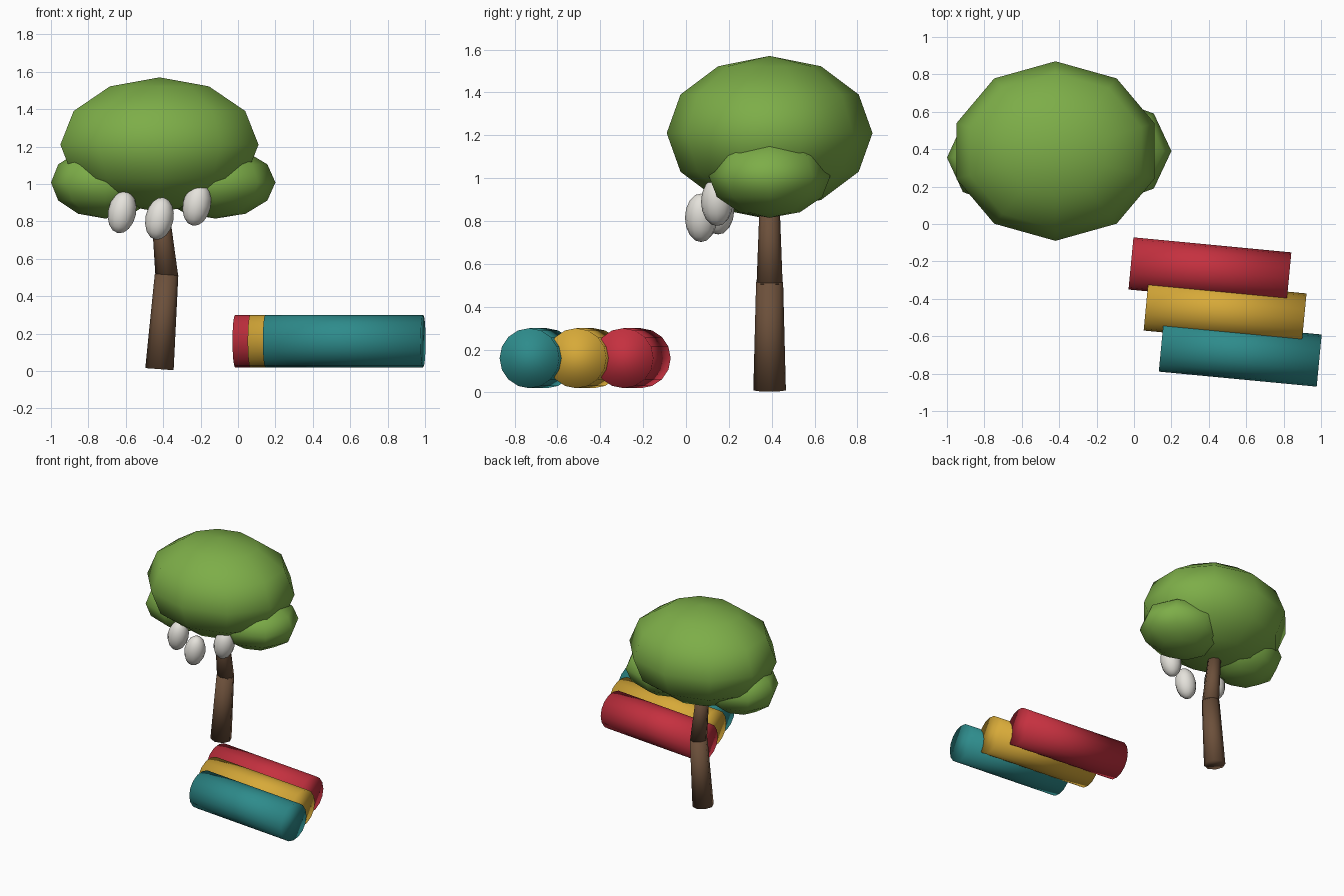
import bpy
import math
from mathutils import Vector

cube = bpy.data.objects.get("Cube")
if cube:
    bpy.data.objects.remove(cube, do_unlink=True)


def material(name, rgb):
    mat = bpy.data.materials.new(name)
    mat.use_nodes = True
    color = (*rgb, 1.0)
    mat.diffuse_color = color
    mat.node_tree.nodes["Principled BSDF"].inputs["Base Color"].default_value = color
    return mat


leaf = material("leaf_green", (0.205, 0.42, 0.065))
bark = material("bark_brown", (0.15, 0.08, 0.043))
shell = material("egg_white", (0.78, 0.76, 0.71))
red = material("log_red", (0.56, 0.03, 0.05))
yellow = material("log_yellow", (0.68, 0.40, 0.04))
teal = material("log_teal", (0.027, 0.26, 0.26))


def finish(name, mat):
    obj = bpy.context.object
    obj.name = obj.data.name = name
    obj.data.materials.append(mat)
    bpy.ops.object.shade_smooth()
    return obj


def ellipsoid(name, mat, center, radii, segments, rings, tilt=0.0):
    bpy.ops.mesh.primitive_uv_sphere_add(
        segments=segments, ring_count=rings, radius=1,
        location=center, rotation=(0, tilt, 0))
    bpy.context.object.scale = radii
    return finish(name, mat)


def tapered_rod(name, mat, start, end, r_start, r_end, sides):
    start, end = Vector(start), Vector(end)
    axis = end - start
    bpy.ops.mesh.primitive_cone_add(
        vertices=sides, radius1=r_start, radius2=r_end, depth=axis.length,
        location=(start + end) / 2,
        rotation=axis.to_track_quat('Z', 'Y').to_euler())
    return finish(name, mat)


# Leaning trunk in two segments
tapered_rod("lower_trunk", bark, (-0.42, 0.39, 0.01), (-0.382, 0.39, 0.515),
            0.076, 0.063, 8)
tapered_rod("upper_trunk", bark, (-0.38, 0.39, 0.5), (-0.42, 0.39, 0.9),
            0.061, 0.046, 8)

# Leafy crown with a lobe on each side
ellipsoid("crown", leaf, (-0.42, 0.39, 1.21), (0.557, 0.48, 0.36), 10, 6)
ellipsoid("left_lobe", leaf, (-0.12, 0.39, 1.008), (0.32, 0.283, 0.193), 8, 6)
ellipsoid("right_lobe", leaf, (-0.71, 0.355, 1.008), (0.29, 0.26, 0.193), 8, 6)

# Hanging eggs under the front of the crown
eggs = {"right_egg": (-0.62, 0.15, 0.85),
        "middle_egg": (-0.42, 0.07, 0.815),
        "left_egg": (-0.22, 0.145, 0.89)}
for name, center in eggs.items():
    ellipsoid(name, shell, center, (0.075, 0.075, 0.115), 12, 8, 0.2)

# Three staggered logs lying side by side
turn, half = -0.095, 0.424
along = Vector((math.cos(turn), math.sin(turn), 0)) * half
for i, (name, mat) in enumerate((("red_log", red), ("yellow_log", yellow),
                                 ("teal_log", teal))):
    center = Vector((0.406 + 0.081 * i, -0.251 - 0.2195 * i, 0.16))
    tapered_rod(name, mat, center - along, center + along, 0.14, 0.14, 16)
